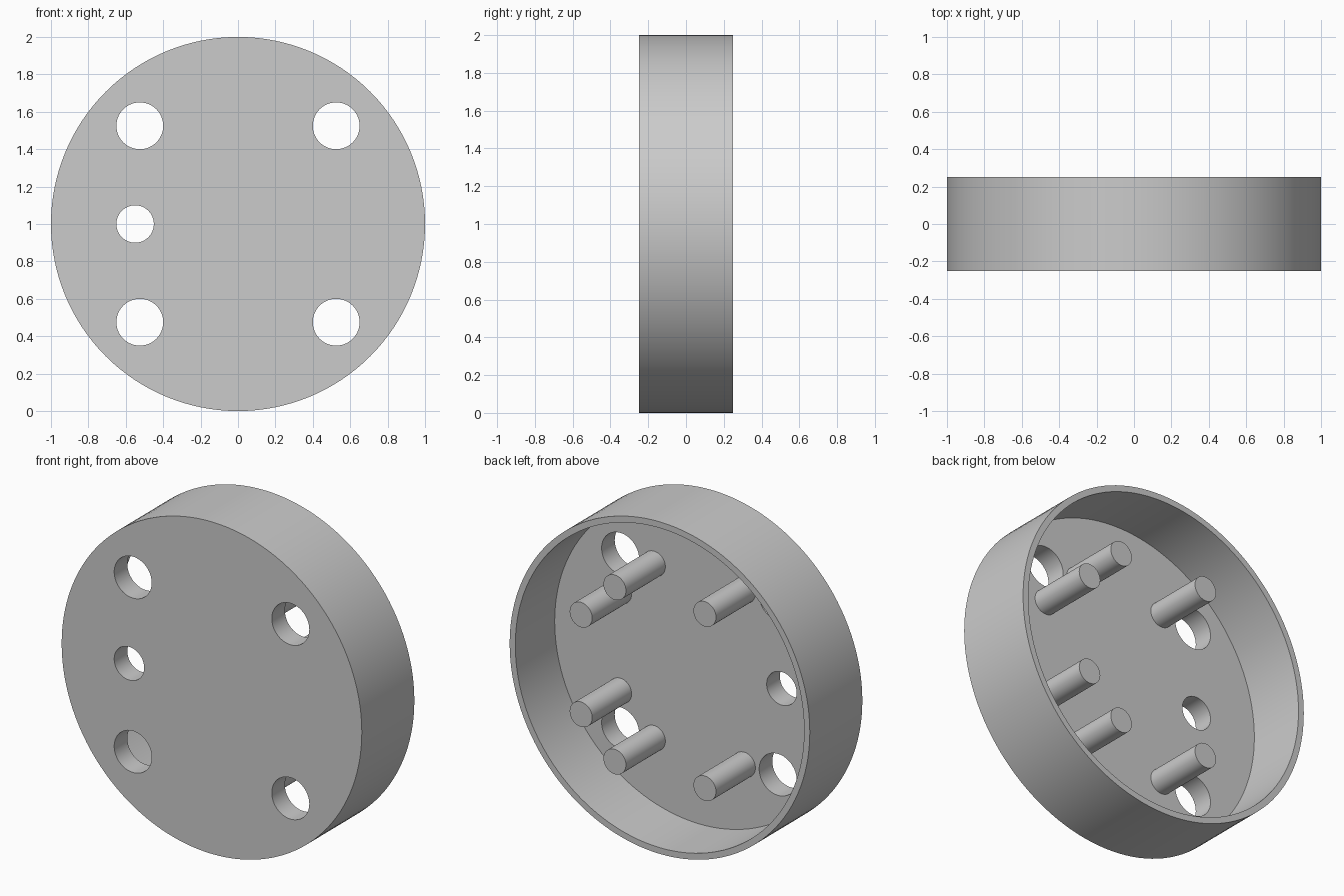
import bpy
import math

# Remove the default cube
cube = bpy.data.objects.get("Cube")
if cube:
    bpy.data.objects.remove(cube, do_unlink=True)

FRONT, FLOOR, BACK = -0.25, -0.125, 0.25
WALL = 0.0375
CENTRE_Z = 1.0
SPREAD, INNER = 0.525, 0.3   # offsets shared by holes and pins

grey = bpy.data.materials.new("plain grey")
grey.use_nodes = True
colour = (0.6, 0.6, 0.6, 1.0)
grey.diffuse_color = colour
grey.node_tree.nodes["Principled BSDF"].inputs["Base Color"].default_value = colour


def rod(name, x, z, radius, y0, y1, sides):
    """Cylinder along y, with z measured from the disc centre."""
    bpy.ops.mesh.primitive_cylinder_add(
        vertices=sides, radius=radius, depth=y1 - y0,
        location=(x, (y0 + y1) / 2, CENTRE_Z + z),
        rotation=(math.pi / 2, 0, 0))
    obj = bpy.context.object
    obj.name = name
    obj.data.materials.append(grey)
    return obj


def activate(obj):
    bpy.ops.object.select_all(action="DESELECT")
    obj.select_set(True)
    bpy.context.view_layer.objects.active = obj


def smooth(obj):
    activate(obj)
    bpy.ops.object.shade_smooth_by_angle(angle=math.radians(30))


# Round housing: solid disc, hollowed from the back and drilled through
housing = rod("housing", 0, 0, 1.0, FRONT, BACK, 128)
cutters = [rod("cavity_cutter", 0, 0, 1.0 - WALL, FLOOR, BACK + 0.2, 128)]
for sx in (-1, 1):
    for sz in (-1, 1):
        cutters.append(rod("corner_hole_cutter", sx * SPREAD, sz * SPREAD,
                           0.125, FRONT - 0.1, FLOOR + 0.1, 64))
cutters.append(rod("side_hole_cutter", -0.55, 0, 0.1, FRONT - 0.1, FLOOR + 0.1, 64))

for cutter in cutters:
    cutter.hide_render = True
    activate(housing)
    cut = housing.modifiers.new("cut", "BOOLEAN")
    cut.operation = "DIFFERENCE"
    cut.solver = "EXACT"
    cut.object = cutter
    bpy.ops.object.modifier_apply(modifier=cut.name)
    bpy.data.objects.remove(cutter, do_unlink=True)
smooth(housing)

# Six pins standing on the inner floor, flush with the rim
for label, x, z in (("left", INNER, SPREAD), ("right", -INNER, SPREAD),
                    ("outer_left", SPREAD, INNER)):
    for level, sz in (("upper", 1), ("lower", -1)):
        smooth(rod(f"{level}_{label}_pin", x, sz * z, 0.075, FLOOR - 0.01, BACK, 48))
